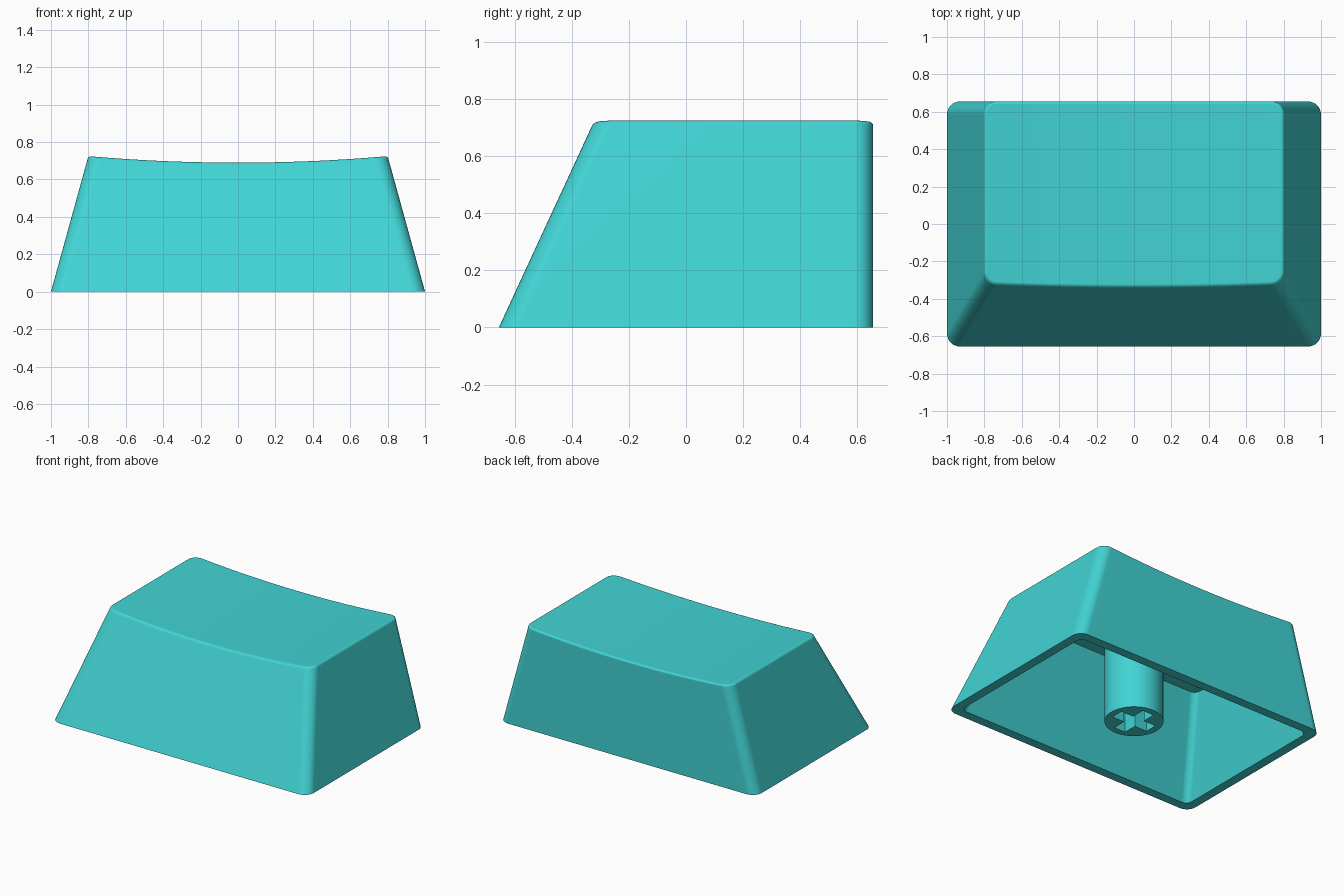
import bpy, bmesh, math
from mathutils import Vector

if "Cube" in bpy.data.objects:
    bpy.data.objects.remove(bpy.data.objects["Cube"])

H = 0.725            # height of the top corners
SAG = 0.035          # depth of the dished top
WALL = 0.065         # wall thickness
CEILING = 0.62       # height of the hollow inside
ARC, SPAN = 8, 24    # corner and long-edge segments

mat = bpy.data.materials.new("turquoise plastic")
mat.use_nodes = True
colour = (0.054, 0.655, 0.655, 1)
mat.diffuse_color = colour
mat.node_tree.nodes["Principled BSDF"].inputs["Base Color"].default_value = colour


def rounded_rect(hx, y0, y1, r):
    """Outline: front half left to right, then back half right to left."""
    def half(yc, sign):
        pts = []
        for k in range(ARC + 1):
            a = math.pi / 2 * k / ARC
            pts.append((-hx + r - r * math.cos(a), yc + sign * r * math.sin(a)))
        x = hx - r
        pts += [(-x + 2 * x * k / SPAN, yc + sign * r) for k in range(1, SPAN)]
        return pts + [(-px, py) for px, py in reversed(pts[:ARC + 1])]
    return half(y0 + r, -1) + half(y1 - r, 1)[::-1]


def dish(x):
    return H - SAG + SAG * min(1, (x / 0.8) ** 2)


def ring(inset, r, height):
    """Outline on the tapered body; height(x) gives z of each point."""
    base = rounded_rect(1 - inset, -0.655 + inset, 0.655 - inset, r)
    top = rounded_rect(0.8 - inset, -0.32 + inset, 0.655 - inset, r)
    out = []
    for b, t in zip(base, top):
        z = height(t[0])
        xy = Vector(b).lerp(Vector(t), z / H)
        out.append((xy.x, xy.y, z))
    return out


def finish(name, bm):
    bmesh.ops.recalc_face_normals(bm, faces=bm.faces)
    me = bpy.data.meshes.new(name)
    bm.to_mesh(me)
    bm.free()
    ob = bpy.data.objects.new(name, me)
    bpy.context.collection.objects.link(ob)
    me.materials.append(mat)
    return ob


def activate(ob):
    bpy.ops.object.select_all(action='DESELECT')
    ob.select_set(True)
    bpy.context.view_layer.objects.active = ob


def prism(name, pts, z0, z1):
    bm = bmesh.new()
    face = bm.faces.new([bm.verts.new((x, y, z0)) for x, y in pts])
    ext = bmesh.ops.extrude_face_region(bm, geom=[face])
    bmesh.ops.translate(bm, vec=(0, 0, z1 - z0),
                        verts=[v for v in ext["geom"] if isinstance(v, bmesh.types.BMVert)])
    return finish(name, bm)


# Hollow cap: inner ceiling, inner wall, rim, outer wall, rounded lip, dished top
rings = [ring(WALL, 0.045, lambda x: CEILING), ring(WALL, 0.045, lambda x: 0),
         ring(0, 0.07, lambda x: 0)]
LIP = 0.014
for k in range(5):
    a = math.pi / 2 * k / 4
    drop, inset = LIP * (1 - math.sin(a)), LIP * (1 - math.cos(a))
    rings.append(ring(inset, 0.07 - inset, lambda x: dish(x) - drop))

bm = bmesh.new()
loops = [[bm.verts.new(p) for p in pts] for pts in rings]
n = len(loops[0])
for lo, hi in zip(loops, loops[1:]):
    for i in range(n):
        j = (i + 1) % n
        bm.faces.new((lo[i], lo[j], hi[j], hi[i]))
for cap in (loops[0], loops[-1]):
    for i in range(n // 2 - 1):
        bm.faces.new((cap[i], cap[i + 1], cap[n - 2 - i], cap[n - 1 - i]))
shell = finish("keycap_shell", bm)

# Round stem with a cross-shaped socket
circle = [(0.187 * math.cos(2 * math.pi * k / 48), 0.187 * math.sin(2 * math.pi * k / 48))
          for k in range(48)]
stem = prism("stem", circle, 0, CEILING + 0.02)
L, W = 0.14, 0.044
cross = [(L, -W), (L, W), (W, W), (W, L), (-W, L), (-W, W),
         (-L, W), (-L, -W), (-W, -W), (-W, -L), (W, -L), (W, -W)]
cutter = prism("socket_cutter", cross, -0.1, 0.36)
cutter.hide_render = True
mod = stem.modifiers.new("socket", 'BOOLEAN')
mod.operation, mod.solver, mod.object = 'DIFFERENCE', 'EXACT', cutter
activate(stem)
bpy.ops.object.modifier_apply(modifier=mod.name)
bpy.data.objects.remove(cutter)

# Smooth shading with flat broad faces
for ob in (shell, stem):
    activate(ob)
    bpy.ops.object.shade_smooth_by_angle(angle=math.radians(32))
    wn = ob.modifiers.new("weighted_normals", 'WEIGHTED_NORMAL')
    wn.keep_sharp = True
